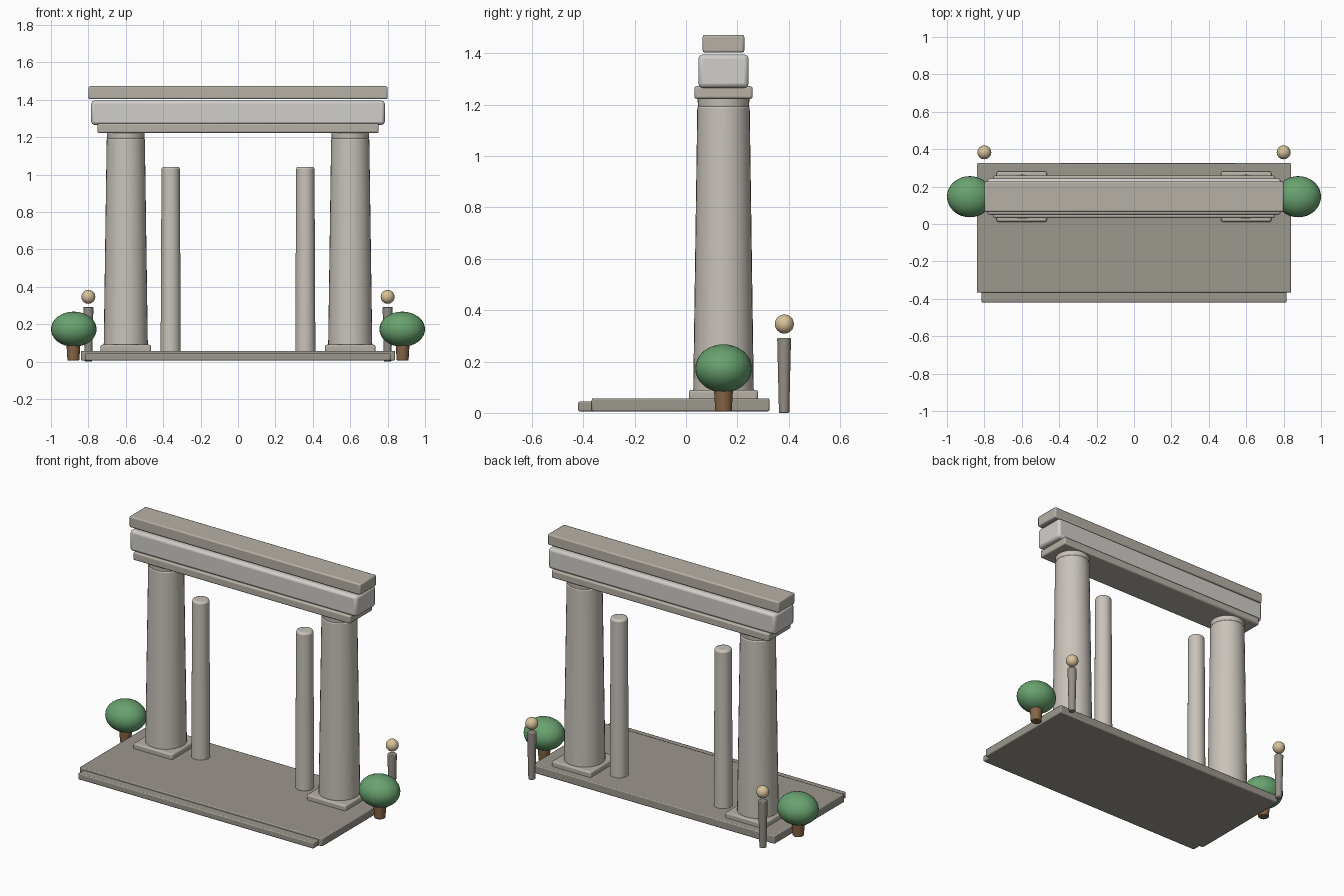
import bpy
from math import radians

if "Cube" in bpy.data.objects:
    bpy.data.objects.remove(bpy.data.objects["Cube"])

Y = 0.146  # depth line shared by columns, beams and bushes


def material(name, rgb):
    m = bpy.data.materials.new(name)
    m.diffuse_color = (*rgb, 1)
    m.use_nodes = True
    m.node_tree.nodes["Principled BSDF"].inputs["Base Color"].default_value = m.diffuse_color
    return m


stone = material("stone", (0.47, 0.44, 0.38))
pale = material("pale_stone", (0.64, 0.62, 0.59))
shaft = material("shaft_stone", (0.58, 0.54, 0.49))
floor = material("floor_stone", (0.33, 0.31, 0.27))
dark = material("post_stone", (0.30, 0.27, 0.24))
green = material("leaf", (0.14, 0.36, 0.16))
brown = material("bark", (0.24, 0.13, 0.06))
gold = material("lamp", (0.68, 0.54, 0.32))


def finish(name, mat, bevel=0):
    ob = bpy.context.object
    ob.name = name
    ob.data.materials.append(mat)
    bpy.ops.object.transform_apply(location=False, rotation=False, scale=True)
    bpy.ops.object.shade_smooth_by_angle(angle=radians(35))
    if bevel:
        b = ob.modifiers.new("bevel", 'BEVEL')
        b.width = bevel
        b.segments = 2
        b.limit_method = 'ANGLE'
        b.angle_limit = radians(40)
    return ob


def box(name, x0, x1, y0, y1, z0, z1, mat, bevel):
    bpy.ops.mesh.primitive_cube_add(
        size=1, location=((x0 + x1) / 2, (y0 + y1) / 2, (z0 + z1) / 2))
    bpy.context.object.scale = (x1 - x0, y1 - y0, z1 - z0)
    return finish(name, mat, bevel)


def post(name, x, y, z0, z1, r0, r1, mat, bevel):
    bpy.ops.mesh.primitive_cone_add(
        vertices=32, radius1=r0, radius2=r1, depth=z1 - z0,
        location=(x, y, (z0 + z1) / 2))
    return finish(name, mat, bevel)


def ball(name, loc, radii, mat):
    bpy.ops.mesh.primitive_uv_sphere_add(
        segments=32, ring_count=16, radius=1, location=loc)
    bpy.context.object.scale = radii
    return finish(name, mat)


# Floor and front step
box("platform", -0.84, 0.84, -0.367, 0.325, 0.006, 0.057, floor, 0.006)
box("front_step", -0.815, 0.815, -0.42, -0.355, 0.006, 0.044, floor, 0.006)

# Stacked beams across the top
box("lower_beam", -0.752, 0.752, Y - 0.113, Y + 0.113, 1.223, 1.272, stone, 0.008)
box("main_beam", -0.785, 0.785, Y - 0.098, Y + 0.098, 1.266, 1.395, pale, 0.016)
box("cornice", -0.80, 0.80, Y - 0.081, Y + 0.081, 1.403, 1.472, stone, 0.008)

for side, s in (("left", -1), ("right", 1)):
    # Main column: plinth, tapered shaft, neck ring
    x = 0.6 * s
    box(side + "_plinth", x - 0.135, x + 0.135, Y - 0.135, Y + 0.135,
        0.04, 0.09, stone, 0.01)
    post(side + "_column", x, Y, 0.01, 1.195, 0.119, 0.102, shaft, 0.008)
    post(side + "_neck", x, Y, 1.185, 1.228, 0.098, 0.102, shaft, 0.006)
    # Slim inner pillar
    post(side + "_inner_pillar", 0.36 * s, Y, 0.01, 1.041, 0.054, 0.049, shaft, 0.012)
    # Bush on a short trunk
    post(side + "_trunk", 0.88 * s, Y, 0.006, 0.11, 0.032, 0.038, brown, 0.004)
    ball(side + "_bush", (0.878 * s, Y, 0.173), (0.122, 0.11, 0.094), green)
    # Rear lamp post with globe
    post(side + "_lamp_post", 0.8 * s, 0.382, 0, 0.292, 0.02, 0.027, dark, 0.004)
    ball(side + "_lamp_globe", (0.8 * s, 0.383, 0.346), (0.037,) * 3, gold)
